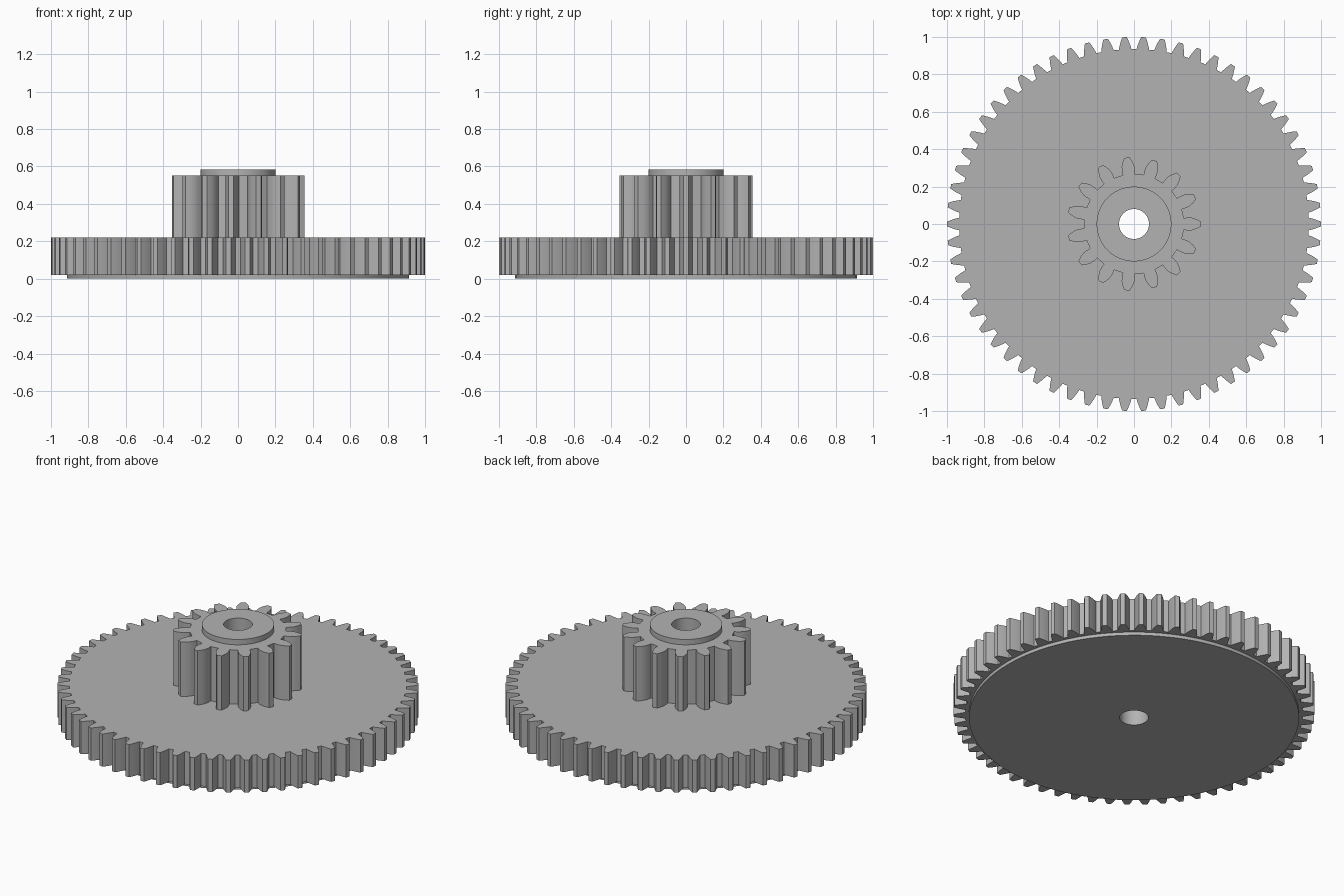
import bpy, bmesh, math

cube = bpy.data.objects.get("Cube")
if cube:
    bpy.data.objects.remove(cube)

BORE = 0.08

grey = bpy.data.materials.new("plain grey")
grey.use_nodes = True
colour = (0.45, 0.45, 0.45, 1)
grey.diffuse_color = colour
grey.node_tree.nodes["Principled BSDF"].inputs["Base Color"].default_value = colour


def polar(r, a):
    return (r * math.cos(a), r * math.sin(a))


def circle(radius, sides=96):
    return [polar(radius, math.tau * i / sides) for i in range(sides)]


def gear_outline(teeth, tip, root, steps=4):
    """Involute tooth outline with one tooth centred on +x."""
    pitch = tip * teeth / (teeth + 2)
    base = pitch * math.cos(math.radians(20))

    def half_angle(r):
        def inv(radius):
            phi = math.acos(min(1, base / radius))
            return math.tan(phi) - phi
        return math.pi / (2 * teeth) + inv(pitch) - inv(r)

    radii = [root + (tip - root) * i / steps for i in range(steps + 1)]
    flank = [(r, half_angle(r)) for r in radii]
    tooth = [(r, -a) for r, a in flank] + [(r, a) for r, a in reversed(flank)]
    return [polar(r, a + math.tau * k / teeth) for k in range(teeth) for r, a in tooth]


def bored_part(name, outline, z0, z1):
    """Extrude an outline with the shaft bore through its middle."""
    bm = bmesh.new()
    edges = []
    for loop in (outline, circle(BORE, 48)):
        verts = [bm.verts.new((x, y, z0)) for x, y in loop]
        edges += [bm.edges.new((verts[i - 1], verts[i])) for i in range(len(verts))]
    bmesh.ops.triangle_fill(bm, edges=edges, use_beauty=True)
    top = bmesh.ops.extrude_face_region(bm, geom=bm.faces[:], use_keep_orig=True)
    moved = [g for g in top["geom"] if isinstance(g, bmesh.types.BMVert)]
    bmesh.ops.translate(bm, verts=moved, vec=(0, 0, z1 - z0))
    bmesh.ops.recalc_face_normals(bm, faces=bm.faces[:])
    mesh = bpy.data.meshes.new(name)
    bm.to_mesh(mesh)
    bm.free()
    mesh.materials.append(grey)
    obj = bpy.data.objects.new(name, mesh)
    bpy.context.collection.objects.link(obj)
    bpy.ops.object.select_all(action="DESELECT")
    obj.select_set(True)
    bpy.context.view_layer.objects.active = obj
    bpy.ops.object.shade_smooth_by_angle(angle=math.radians(25))
    return obj


# Stacked from the bottom up
bored_part("base_disc", circle(0.915), 0, 0.02)
bored_part("large_gear", gear_outline(62, 1.0, 0.935), 0.02, 0.22)
bored_part("pinion", gear_outline(15, 0.357, 0.268), 0.22, 0.552)
bored_part("hub_collar", circle(0.2), 0.552, 0.585)
